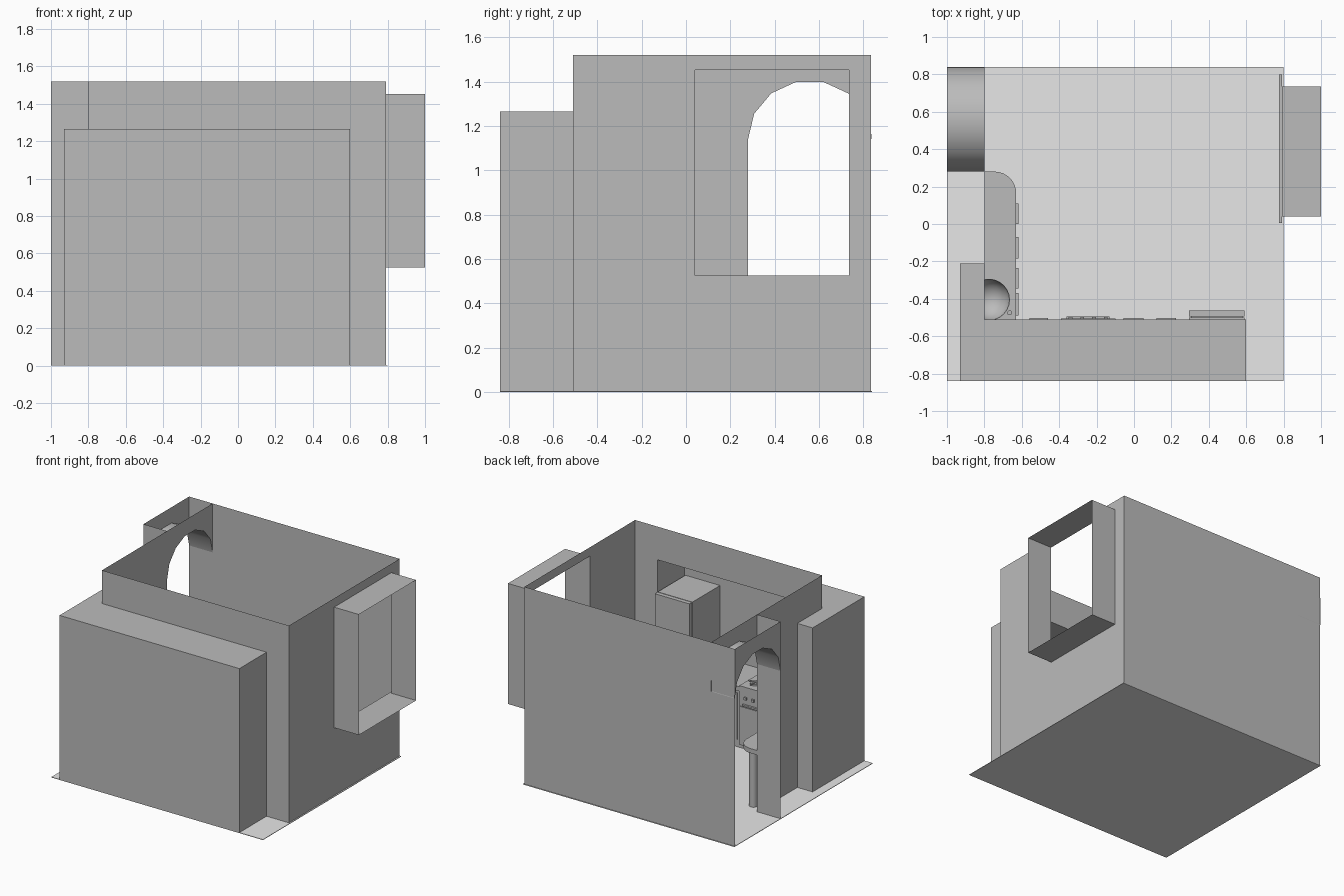
import bpy, bmesh, math
from mathutils import Vector

if "Cube" in bpy.data.objects:
    bpy.data.objects.remove(bpy.data.objects["Cube"])


def material(name, v):
    m = bpy.data.materials.new(name)
    m.diffuse_color = (v, v, v, 1)
    m.use_nodes = True
    m.node_tree.nodes["Principled BSDF"].inputs["Base Color"].default_value = m.diffuse_color
    return m


GREY = material("mid_grey", 0.5)
LIGHT = material("light_grey", 0.8)


def finish(name, bm, mat=GREY):
    me = bpy.data.meshes.new(name)
    bm.to_mesh(me)
    bm.free()
    ob = bpy.data.objects.new(name, me)
    bpy.context.collection.objects.link(ob)
    me.materials.append(mat)
    return ob


def smooth(ob):
    bpy.ops.object.select_all(action='DESELECT')
    bpy.context.view_layer.objects.active = ob
    ob.select_set(True)
    bpy.ops.object.shade_smooth_by_angle(angle=math.radians(35))


def sheets(name, polys, mat=GREY):
    bm = bmesh.new()
    for p in polys:
        bm.faces.new([bm.verts.new(v) for v in p])
    bmesh.ops.remove_doubles(bm, verts=bm.verts, dist=1e-4)
    return finish(name, bm, mat)


def box(name, x0, x1, y0, y1, z0, z1, mat=GREY):
    bm = bmesh.new()
    bmesh.ops.create_cube(bm, size=1)
    for v in bm.verts:
        v.co = Vector(((x0 + x1) / 2 + v.co.x * (x1 - x0),
                       (y0 + y1) / 2 + v.co.y * (y1 - y0),
                       (z0 + z1) / 2 + v.co.z * (z1 - z0)))
    return finish(name, bm, mat)


def cylinder(name, x, y, z0, z1, r, n=16):
    bm = bmesh.new()
    bmesh.ops.create_cone(bm, cap_ends=True, segments=n, radius1=r, radius2=r, depth=z1 - z0)
    bmesh.ops.translate(bm, verts=bm.verts, vec=(x, y, (z0 + z1) / 2))
    ob = finish(name, bm)
    smooth(ob)
    return ob


def prism(name, pts, z0, z1):
    bm = bmesh.new()
    f = bm.faces.new([bm.verts.new((x, y, z0)) for x, y in pts])
    top = bmesh.ops.extrude_face_region(bm, geom=[f])
    bmesh.ops.translate(bm, vec=(0, 0, z1 - z0),
                        verts=[g for g in top['geom'] if isinstance(g, bmesh.types.BMVert)])
    bmesh.ops.recalc_face_normals(bm, faces=bm.faces)
    return finish(name, bm)


H, NH = 1.52, 1.265          # room and niche heights
L, R, F, B = -0.8, 0.79, -0.51, 0.835

# floor slab
box("floor", -1, 0.8, -0.84, 0.84, 0, 0.004, LIGHT)

# back and front walls
sheets("back_wall", [[(-1, B, 0), (R, B, 0), (R, B, H), (-1, B, H)]])
sheets("front_wall", [[(L, F, NH), (0.6, F, NH), (0.6, F, 0), (R, F, 0), (R, F, H), (L, F, H)]])

# left wall with arched doorway, and its outer face and vault
arch = [(0.28, 0)] + [(0.558 - 0.278 * math.cos(math.pi * i / 7),
                       1.14 + 0.265 * math.sin(math.pi * i / 7)) for i in range(8)]
inner = [(F, NH), (F, H), (B, H)] + arch[:0:-1] + [(0.28, 0), (-0.21, 0), (-0.21, NH)]
outer = [(0.28, H), (B, H)] + arch[:0:-1]
sheets("left_wall", [[(L, y, z) for y, z in inner]])
sheets("arch_outer_face", [[(-1, y, z) for y, z in outer]])
smooth(sheets("arch_vault", [[(-1, *a), (L, *a), (L, *b), (-1, *b)]
                             for a, b in zip(arch[1:], arch[2:])]))
sheets("arch_side", [[(-1, 0.28, 0), (L, 0.28, 0), (L, 0.28, H), (-1, 0.28, H)]])

# right wall with window opening
y0, y1, z0, z1 = 0.04, 0.735, 0.525, 1.452
rects = [(F, y0, 0, H), (y1, B, 0, H), (y0, y1, 0, z0), (y0, y1, z1, H)]
sheets("right_wall", [[(R, a, c), (R, b, c), (R, b, d), (R, a, d)] for a, b, c, d in rects])

# window reveal, open at both ends
ring = [(y0, z0), (y1, z0), (y1, z1), (y0, z1)]
sheets("window_reveal", [[(R, *ring[i - 1]), (1, *ring[i - 1]), (1, *ring[i]), (R, *ring[i])]
                         for i in range(4)])
box("window_sill", 0.775, R, 0.005, 0.8, 0.49, z0)

# kitchen niche: L-shaped recess with a flat lid
plan = [(L, -0.21), (-0.93, -0.21), (-0.93, -0.84), (0.6, -0.84), (0.6, F)]
walls = [[(*a, 0), (*b, 0), (*b, NH), (*a, NH)] for a, b in zip(plan, plan[1:])]
lid = [[(x, y, NH) for x, y in plan + [(L, F)]]]
sheets("kitchen_niche", walls + lid)

# base cabinets and worktop with rounded bar end
CF = -0.635
base = prism("base_cabinets", [(-0.925, -0.835), (0.29, -0.835), (0.29, -0.52), (CF, -0.52),
                               (CF, 0.13), (-0.795, 0.13), (-0.795, -0.215), (-0.925, -0.215)],
             0.004, 0.44)
bar = [(-0.745 + 0.115 * math.cos(t), 0.165 + 0.115 * math.sin(t))
       for t in [math.pi / 2 * i / 8 for i in range(9)]]
worktop = prism("worktop", [(-0.928, -0.838), (0.292, -0.838), (0.292, F), (-0.63, F)] + bar +
                [(-0.798, 0.28), (-0.798, -0.212), (-0.928, -0.212)], 0.44, 0.475)
cylinder("bar_leg", -0.72, 0.21, 0.004, 0.44, 0.03)

# round sink cut into worktop and cabinet
bm = bmesh.new()
bmesh.ops.create_uvsphere(bm, u_segments=24, v_segments=12, radius=0.11)
bmesh.ops.translate(bm, verts=bm.verts, vec=(-0.775, -0.405, 0.478))
for f in bm.faces:
    f.smooth = True
cutter = finish("sink_cutter", bm)
cutter.hide_render = True
cutter.hide_set(True)
for ob in (base, worktop):
    mod = ob.modifiers.new("sink", 'BOOLEAN')
    mod.object = cutter
    mod.operation = 'DIFFERENCE'
cylinder("tap", -0.665, -0.475, 0.475, 0.53, 0.013, 12)

# drawer fronts and handles facing +x
for ya, yb in [(-0.49, -0.37), (-0.345, -0.235), (-0.185, -0.07), (0.0, 0.11)]:
    box("side_door", CF, CF + 0.004, ya - 0.015, yb + 0.015, 0.06, 0.42)
    box("side_handle", CF, -0.617, ya, yb, 0.375, 0.39)
# drawer fronts and handles facing +y
for xa, xb in [(-0.56, -0.46), (-0.055, 0.05), (0.12, 0.225)]:
    box("front_door", xa - 0.02, xb + 0.02, -0.52, -0.514, 0.06, 0.42)
    box("front_handle", xa, xb, -0.52, -0.502, 0.375, 0.39)

# cooker: body, oven door, handle, hob and burners
box("oven_body", -0.39, -0.1, -0.8, F, 0.03, 0.44)
box("oven_door", -0.385, -0.105, F, -0.504, 0.06, 0.33)
box("oven_handle", -0.36, -0.13, F, -0.495, 0.34, 0.352)
box("hob", -0.39, -0.1, -0.82, -0.505, 0.475, 0.487)
for bx in (-0.315, -0.175):
    for by in (-0.74, -0.59):
        cylinder("burner", bx, by, 0.487, 0.497, 0.035)
        box("burner_bar", bx - 0.055, bx + 0.055, by - 0.005, by + 0.005, 0.497, 0.505)
        box("burner_bar", bx - 0.005, bx + 0.005, by - 0.055, by + 0.055, 0.497, 0.505)
for i in range(4):
    box("oven_knob", -0.35 + i * 0.063, -0.33 + i * 0.063, F, -0.498, 0.39, 0.41)

# fridge with two doors
box("fridge_body", 0.295, 0.59, -0.835, -0.5, 0.004, 1.025)
box("fridge_door_lower", 0.295, 0.59, -0.495, -0.463, 0.04, 0.67)
box("fridge_door_upper", 0.295, 0.59, -0.495, -0.463, 0.68, 1.025)
box("fridge_gasket", 0.305, 0.58, -0.5, -0.495, 0.04, 1.015)
